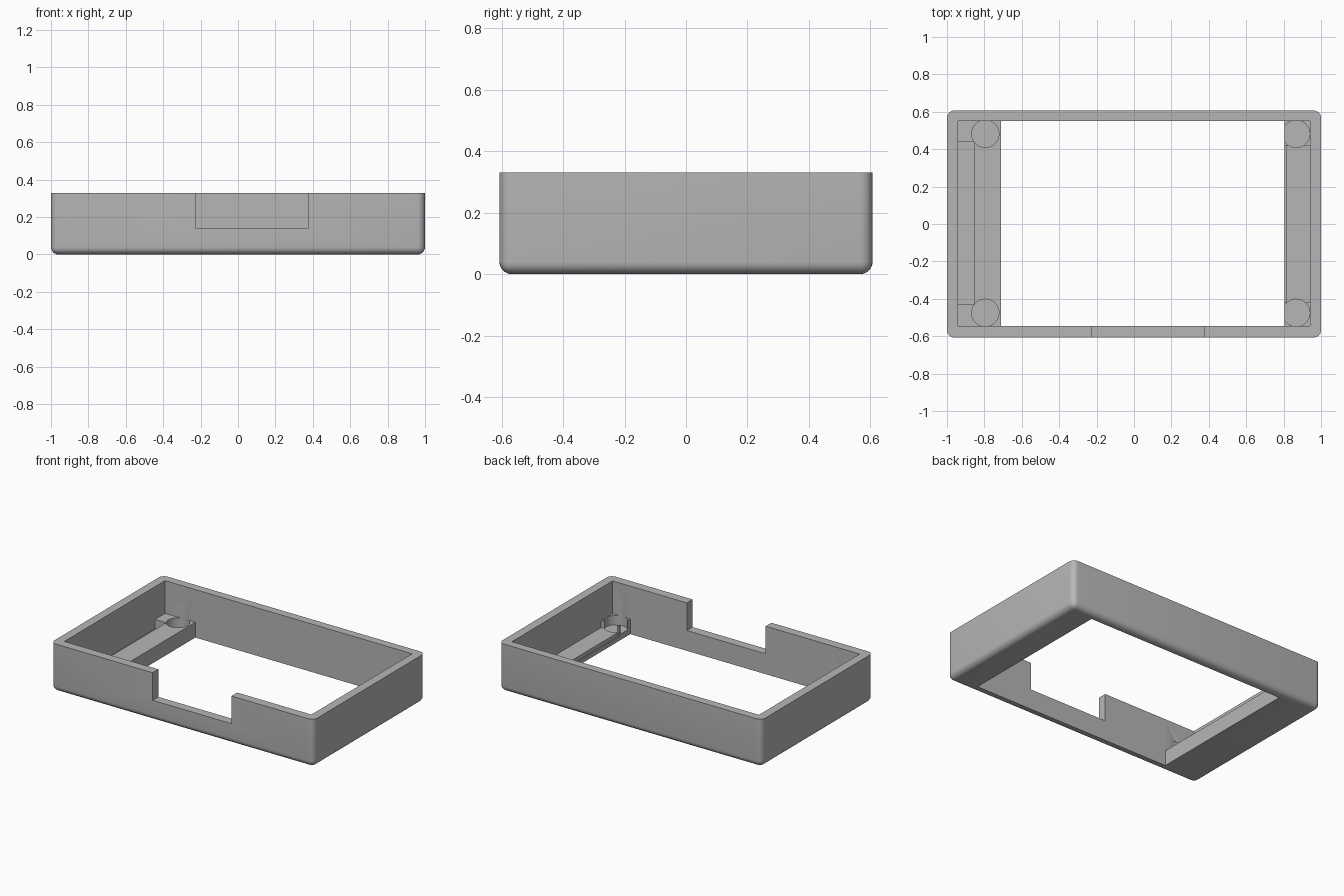
import bpy
import bmesh
import math
from mathutils import Vector

default_cube = bpy.data.objects.get("Cube")
if default_cube:
    bpy.data.objects.remove(default_cube, do_unlink=True)

grey = bpy.data.materials.new("plain grey")
grey.use_nodes = True
colour = (0.47, 0.47, 0.47, 1)
grey.diffuse_color = colour
grey.node_tree.nodes["Principled BSDF"].inputs["Base Color"].default_value = colour


def box(name, low, high):
    """Box object spanning two opposite corners."""
    bm = bmesh.new()
    bmesh.ops.create_cube(bm, size=1)
    low, high = Vector(low), Vector(high)
    for v in bm.verts:
        v.co = (low + high) / 2 + v.co * (high - low)
    return to_object(name, bm)


def cylinder(name, x, y, radius, low, high):
    """Upright cylinder object."""
    bm = bmesh.new()
    bmesh.ops.create_cone(bm, cap_ends=True, segments=48, radius1=radius,
                          radius2=radius, depth=high - low)
    bmesh.ops.translate(bm, verts=bm.verts, vec=(x, y, (low + high) / 2))
    return to_object(name, bm)


def to_object(name, bm):
    mesh = bpy.data.meshes.new(name)
    bm.to_mesh(mesh)
    bm.free()
    mesh.materials.append(grey)
    obj = bpy.data.objects.new(name, mesh)
    bpy.context.collection.objects.link(obj)
    return obj


def cut(target, cutter):
    """Subtract a cutter from the target and discard it."""
    cutter.hide_render = True
    bpy.context.view_layer.objects.active = target
    mod = target.modifiers.new("cut", "BOOLEAN")
    mod.operation = "DIFFERENCE"
    mod.solver = "EXACT"
    mod.object = cutter
    bpy.ops.object.modifier_apply(modifier=mod.name)
    bpy.data.objects.remove(cutter, do_unlink=True)


HEIGHT, SHELF, ABOVE = 0.33, 0.105, 0.5
BACK, FRONT = 0.55, -0.545

# Outer shell: rounded upright and bottom edges, sharp rim
tray = box("open_tray", (-1, -0.607, 0), (1, 0.607, HEIGHT))
bm = bmesh.new()
bm.from_mesh(tray.data)
edges = [e for e in bm.edges if any(v.co.z < 0.01 for v in e.verts)]
bmesh.ops.bevel(bm, geom=edges, offset=0.04, segments=6, profile=0.5, affect="EDGES")
bm.to_mesh(tray.data)
bm.free()

# Cavity above the shelves and the opening between them
cut(tray, box("cavity", (-0.94, FRONT, SHELF), (0.94, BACK, ABOVE)))
cut(tray, box("floor_opening", (-0.71, FRONT, -0.1), (0.805, BACK, ABOVE)))

# Notch in the front wall
cut(tray, box("front_notch", (-0.225, -0.8, 0.14), (0.375, -0.5, ABOVE)))

# Long recess in the right shelf, lowered and stepped middle of the left one
cut(tray, box("right_recess", (-0.94, -0.43, 0.04), (-0.855, 0.44, 0.2)))
cut(tray, box("left_recess", (0.75, -0.42, 0.057), (0.94, 0.42, 0.2)))
cut(tray, box("left_step", (0.75, -0.42, 0.03), (0.812, 0.42, 0.2)))

# Round blind pockets at the four corners
for x in (-0.795, 0.867):
    for y in (-0.475, 0.482):
        cut(tray, cylinder("pocket", x, y, 0.073, 0.04, 0.2))

bpy.ops.object.select_all(action="DESELECT")
tray.select_set(True)
bpy.context.view_layer.objects.active = tray
bpy.ops.object.shade_smooth_by_angle(angle=math.radians(30))
